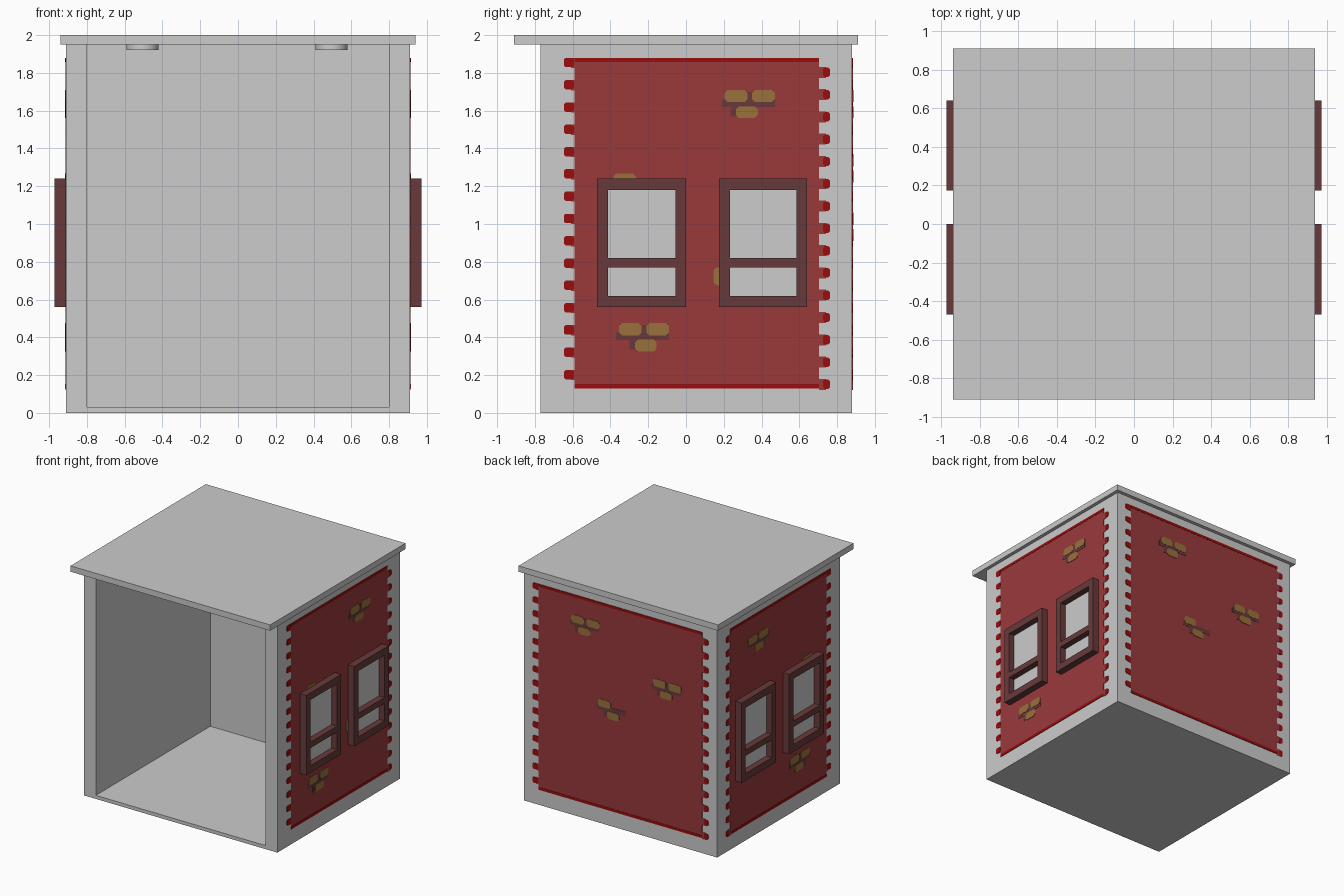
import bpy, bmesh, math

if "Cube" in bpy.data.objects:
    bpy.data.objects.remove(bpy.data.objects["Cube"])


def material(name, rgb):
    m = bpy.data.materials.new(name)
    m.diffuse_color = (*rgb, 1)
    m.use_nodes = True
    m.node_tree.nodes["Principled BSDF"].inputs["Base Color"].default_value = m.diffuse_color
    return m


GREY = material("plaster grey", (0.604, 0.604, 0.604))
BRICK = material("brick red", (0.32, 0.041, 0.044))
EDGE = material("edge red", (0.33, 0.004, 0.004))
BROWN = material("frame brown", (0.138, 0.042, 0.044))
OCHRE = material("ochre brick", (0.32, 0.165, 0.045))


def prisms(name, polys, place, d0, d1, mat):
    """Extrude 2D outlines from depth d0 to d1; place(u, v, d) gives the 3D point."""
    bm = bmesh.new()
    for poly in polys:
        a = [bm.verts.new(place(u, v, d0)) for u, v in poly]
        b = [bm.verts.new(place(u, v, d1)) for u, v in poly]
        bm.faces.new(a)
        bm.faces.new(b)
        for i in range(len(poly)):
            j = (i + 1) % len(poly)
            bm.faces.new((a[i], a[j], b[j], b[i]))
    bmesh.ops.recalc_face_normals(bm, faces=bm.faces)
    me = bpy.data.meshes.new(name)
    bm.to_mesh(me)
    bm.free()
    me.materials.append(mat)
    ob = bpy.data.objects.new(name, me)
    bpy.context.collection.objects.link(ob)
    return ob


def rect(u0, u1, v0, v1):
    return [(u0, v0), (u1, v0), (u1, v1), (u0, v1)]


def rounded(u0, u1, v0, v1, c=0.016):
    return [(u0 + c, v0), (u1 - c, v0), (u1, v0 + c), (u1, v1 - c),
            (u1 - c, v1), (u0 + c, v1), (u0, v1 - c), (u0, v0 + c)]


# How each wall's flat drawing maps into space
def on_plan(u, v, d): return (u, v, d)
def on_right(u, v, d): return (0.91 + d, u, v)
def on_left(u, v, d): return (-0.91 - d, u, v)
def on_back(u, v, d): return (-u, 0.88 + d, v)


# Room shell: U-shaped walls, floor and overhanging roof
prisms("walls", [[(-0.91, -0.77), (-0.8, -0.77), (-0.8, 0.77), (0.8, 0.77),
                  (0.8, -0.77), (0.91, -0.77), (0.91, 0.88), (-0.91, 0.88)]],
       on_plan, 0, 1.95, GREY)
prisms("floor", [rect(-0.8, 0.8, -0.77, 0.77)], on_plan, 0, 0.03, GREY)
prisms("roof", [rect(-0.94, 0.94, -0.91, 0.91)], on_plan, 1.95, 2.0, GREY)

# Ceiling lamps
for i, x in enumerate((-0.505, 0.495)):
    bpy.ops.mesh.primitive_cylinder_add(vertices=32, radius=0.085, depth=0.03,
                                        location=(x, 0, 1.935))
    lamp = bpy.context.object
    lamp.name = f"ceiling_lamp_{i + 1}"
    lamp.data.materials.append(GREY)
    bpy.ops.object.shade_smooth_by_angle()


def brick_panel(side, place, u0, u1):
    """Painted brick field with toothed ends; u0 and u1 are the tooth roots."""
    prisms(side + "_brick_panel", [rect(u0, u1, 0.13, 1.88)], place, 0, 0.003, BRICK)
    prisms(side + "_panel_border", [rect(u0, u1, 1.858, 1.88), rect(u0, u1, 0.13, 0.153)],
           place, 0, 0.005, EDGE)
    teeth, roots = [], []
    for i in range(15):
        zl, zr, h = 1.855 - 0.118 * i, 1.803 - 0.118 * i, 0.025
        teeth.append(rounded(u0 - 0.058, u0 - 0.005, zl - h, zl + h, 0.01))
        teeth.append(rounded(u1 + 0.02, u1 + 0.058, zr - h, zr + h, 0.01))
        roots.append(rect(u0 - 0.02, u0, zl - h - 0.004, zl + h))
        roots.append(rect(u1, u1 + 0.035, zr - h - 0.004, zr + h + 0.004))
    prisms(side + "_panel_tooth_tips", teeth, place, 0, 0.004, EDGE)
    prisms(side + "_panel_tooth_roots", roots, place, 0, 0.003, BRICK)


def exposed_bricks(name, place, u, v, shift=0.03, count=3):
    """Cluster of two bricks over one, in dark mortar; (u, v) is the top left."""
    bricks = [rounded(u, u + 0.12, v - 0.065, v),
              rounded(u + 0.145, u + 0.265, v - 0.065, v),
              rounded(u + 0.045 + shift, u + 0.16 + shift, v - 0.15, v - 0.087)]
    mortar = [rect(u - 0.015, u + 0.265, v - 0.09, v - 0.05),
              rect(u + 0.12, u + 0.145, v - 0.05, v - 0.01),
              rect(u + 0.015 + shift, u + 0.06 + shift, v - 0.14, v - 0.09)]
    if count == 2:
        bricks, mortar = [bricks[0], bricks[2]], [mortar[0], mortar[2]]
    prisms(name + "_mortar", mortar, place, 0, 0.005, BROWN)
    prisms(name + "_bricks", bricks, place, 0, 0.007, OCHRE)


# Matching side walls
for side, place in (("right", on_right), ("left", on_left)):
    brick_panel(side, place, -0.589, 0.705)
    exposed_bricks(side + "_upper", place, 0.205, 1.71, 0.015)
    exposed_bricks(side + "_lower", place, -0.355, 0.475, 0.04)
    prisms(side + "_single_bricks",
           [rounded(-0.385, -0.265, 1.2, 1.267), rounded(0.145, 0.23, 0.675, 0.77)],
           place, 0, 0.007, OCHRE)
    # Windows: two stiles, three rails, pale panes behind
    for i, (a, b) in enumerate(((-0.47, 0.0), (0.175, 0.64))):
        ia, ib = a + 0.058, b - 0.055
        name = f"{side}_window_{i + 1}"
        prisms(name + "_frame",
               [rect(a, ia, 0.56, 1.24), rect(ib, b, 0.56, 1.24),
                rect(ia, ib, 0.56, 0.62), rect(ia, ib, 0.77, 0.82),
                rect(ia, ib, 1.18, 1.24)], place, 0, 0.062, BROWN)
        prisms(name + "_panes", [rect(ia, ib, 0.62, 0.77), rect(ia, ib, 0.82, 1.18)],
               place, 0, 0.009, GREY)

# Back wall (u runs from left to right as seen from behind)
brick_panel("back", on_back, -0.77, 0.77)
exposed_bricks("back_upper", on_back, -0.46, 1.71, 0.02)
exposed_bricks("back_middle", on_back, 0.31, 1.37, 0.02)
exposed_bricks("back_lower", on_back, -0.21, 1.06, 0.04, 2)
